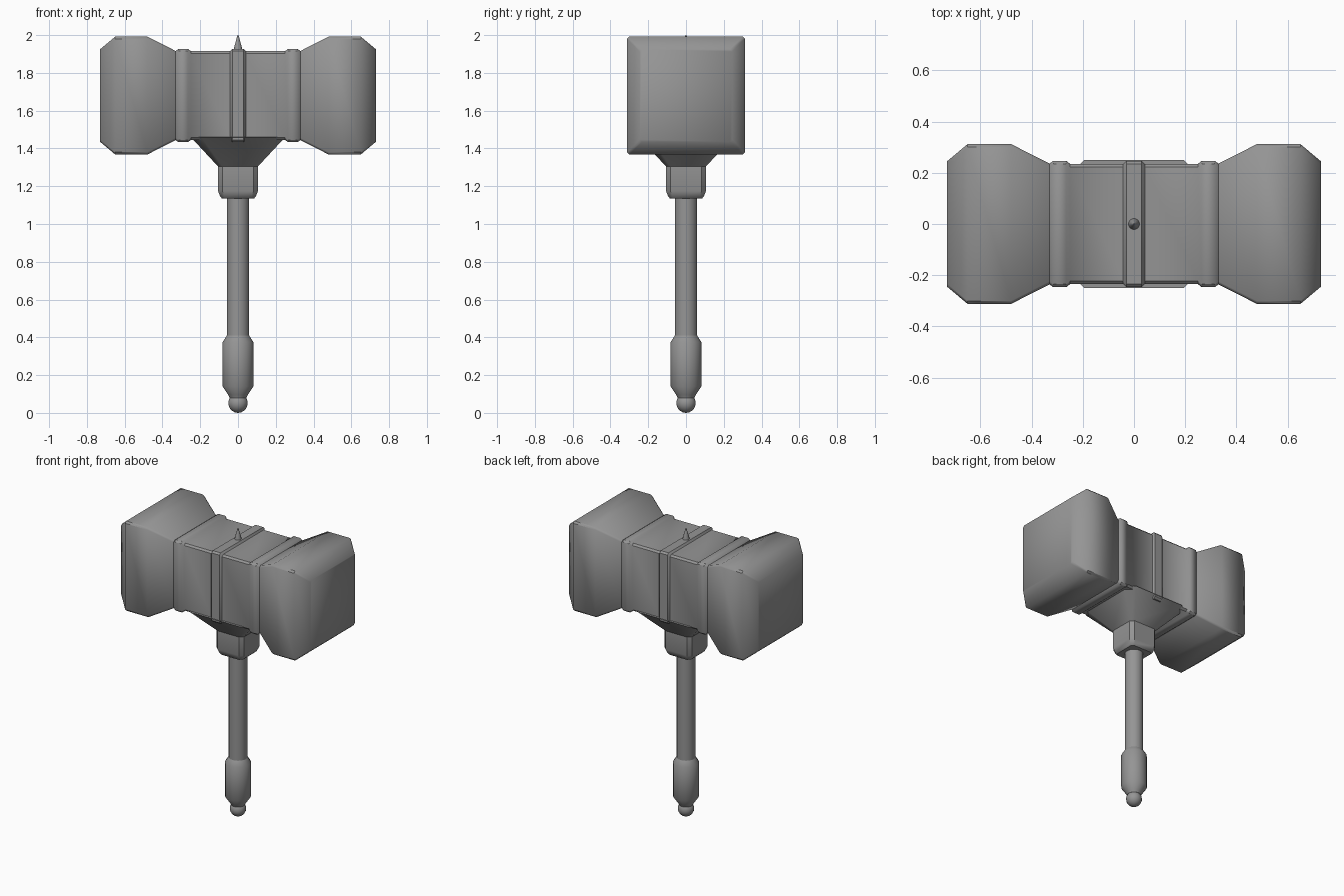
import bpy
import bmesh
from math import radians, sin, cos, tau
from mathutils import Vector

cube = bpy.data.objects.get("Cube")
if cube:
    bpy.data.objects.remove(cube, do_unlink=True)

GREY = (0.3, 0.3, 0.3)
steel = bpy.data.materials.new("grey_steel")
steel.use_nodes = True
steel.diffuse_color = (*GREY, 1)
steel.node_tree.nodes["Principled BSDF"].inputs["Base Color"].default_value = (*GREY, 1)


def square_ring(half, cut):
    """Square outline with clipped corners."""
    a, b = half, half - cut
    return [(a, -b), (a, b), (b, a), (-b, a), (-a, b), (-a, -b), (-b, -a), (b, -a)]


def round_ring(radius, sides):
    return [(radius * cos(tau * (i + 0.5) / sides), radius * sin(tau * (i + 0.5) / sides))
            for i in range(sides)]


def loft(name, profile, ring, place, angle=35):
    """Skin a stack of outlines; profile holds (position, half width)."""
    bm = bmesh.new()
    rings = [[bm.verts.new(place(p, u, v)) for u, v in ring(size)] for p, size in profile]
    count = len(rings[0])
    for low, high in zip(rings, rings[1:]):
        for i in range(count):
            j = (i + 1) % count
            bm.faces.new((low[i], low[j], high[j], high[i]))
    bm.faces.new(rings[0])
    bm.faces.new(rings[-1])
    bmesh.ops.recalc_face_normals(bm, faces=bm.faces)
    mesh = bpy.data.meshes.new(name)
    bm.to_mesh(mesh)
    bm.free()
    mesh.materials.append(steel)
    obj = bpy.data.objects.new(name, mesh)
    bpy.context.collection.objects.link(obj)
    bpy.ops.object.select_all(action="DESELECT")
    obj.select_set(True)
    bpy.context.view_layer.objects.active = obj
    bpy.ops.object.shade_smooth_by_angle(angle=radians(angle))
    return obj


HEAD_Z = 1.68


def along_x(p, u, v):
    return Vector((p, u, HEAD_Z + v))


def along_z(p, u, v):
    return Vector((u, v, p))


# Head: raised bands on the waist, flared striking blocks at both ends
half_head = [(0.03, 0.247), (0.042, 0.235), (0.25, 0.235), (0.265, 0.247),
             (0.315, 0.247), (0.33, 0.236), (0.48, 0.312), (0.65, 0.312), (0.73, 0.245)]
head_profile = [(-x, h) for x, h in reversed(half_head)] + half_head
loft("hammer_head", head_profile, lambda s: square_ring(s, 0.012), along_x, 42)

# Square socket flaring up into the head
socket = [(1.135, 0.085), (1.145, 0.094), (1.175, 0.106), (1.305, 0.106), (1.46, 0.25)]
loft("socket", socket, lambda s: square_ring(s, 0.22 * s), along_z, 40)

# Shaft and grip
loft("shaft", [(0.38, 0.06), (1.16, 0.06)], lambda s: round_ring(s, 16), along_z)
grip = [(0.08, 0.045), (0.095, 0.052), (0.14, 0.083), (0.375, 0.083), (0.41, 0.06)]
loft("grip", grip, lambda s: round_ring(s, 16), along_z, 50)

# Ball pommel
ball = [(0.052 - 0.052 * cos(tau * i / 20), max(0.052 * sin(tau * i / 20), 0.002))
        for i in range(11)]
loft("pommel", ball, lambda s: round_ring(s, 16), along_z)

# Small spike on top of the head
spike = [(1.91, 0.023), (1.935, 0.021), (1.993, 0.005), (2.0, 0.002)]
loft("top_spike", spike, lambda s: round_ring(s, 12), along_z)
